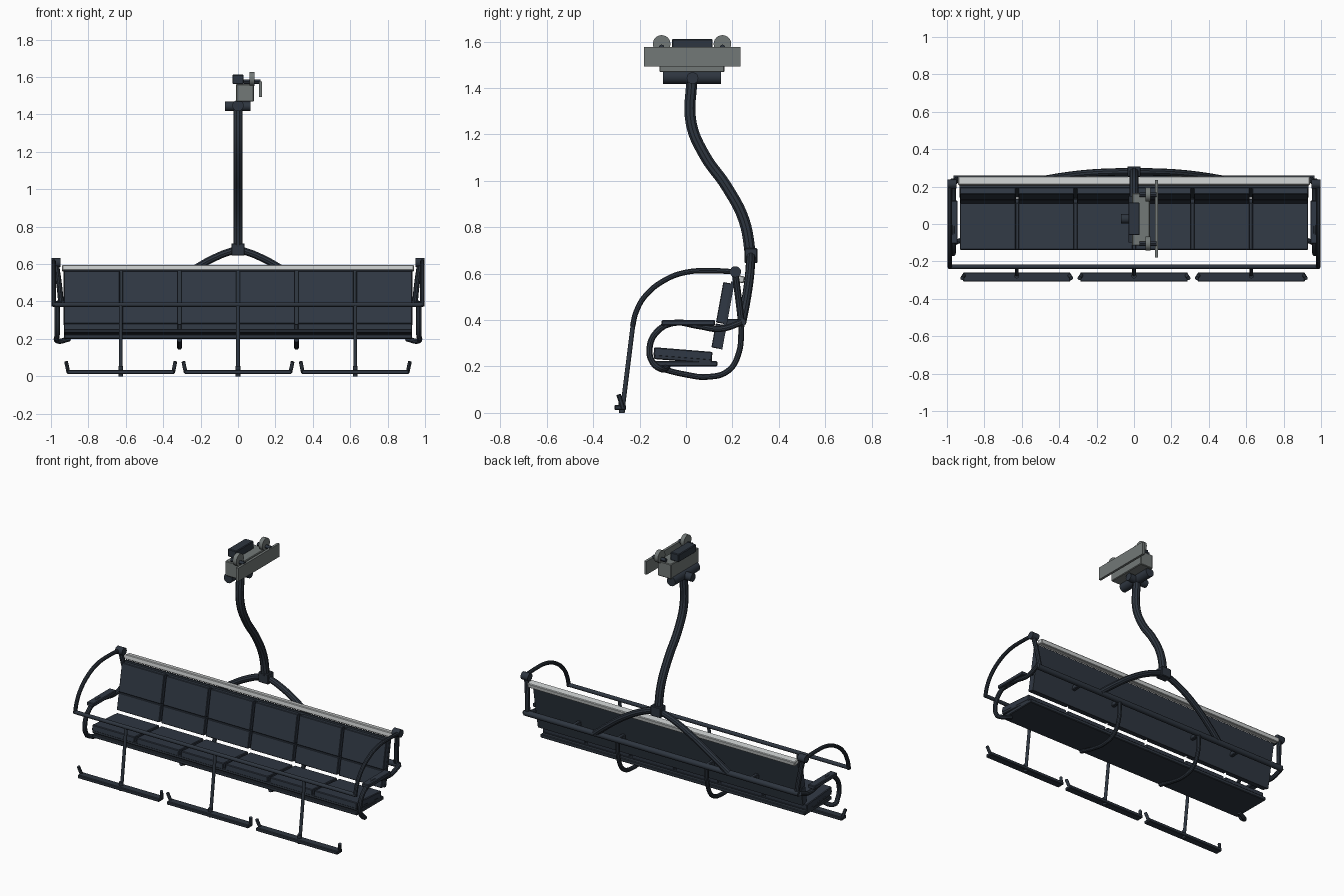
import bpy, math
from mathutils import Vector

if "Cube" in bpy.data.objects:
    bpy.data.objects.remove(bpy.data.objects["Cube"])


def material(name, rgb):
    m = bpy.data.materials.new(name)
    m.diffuse_color = (*rgb, 1)
    m.use_nodes = True
    m.node_tree.nodes["Principled BSDF"].inputs["Base Color"].default_value = m.diffuse_color
    return m


FRAME = material("dark slate paint", (0.027, 0.036, 0.050))
PAD = material("slate cushion", (0.030, 0.040, 0.058))
GREY = material("grip grey", (0.17, 0.19, 0.185))
LIGHT = material("pale trim", (0.58, 0.60, 0.60))


def box(name, lo, hi, mat, tilt=0, bevel=0.004):
    """Box between two corners, tilted about x through its centre."""
    lo, hi = Vector(lo), Vector(hi)
    bpy.ops.mesh.primitive_cube_add(size=1, location=(lo + hi) / 2)
    o = bpy.context.object
    o.name = name
    o.scale = hi - lo
    bpy.ops.object.transform_apply(location=False, rotation=False, scale=True)
    o.rotation_euler.x = tilt
    o.data.materials.append(mat)
    if bevel:
        b = o.modifiers.new("bevel", 'BEVEL')
        b.width = bevel
        b.segments = 1
    return o


def rod(name, a, b, r, mat, sides=20):
    a, b = Vector(a), Vector(b)
    bpy.ops.mesh.primitive_cylinder_add(vertices=sides, radius=r, depth=(b - a).length,
                                        location=(a + b) / 2)
    o = bpy.context.object
    o.name = name
    o.rotation_euler = (b - a).to_track_quat('Z', 'Y').to_euler()
    o.data.materials.append(mat)
    bpy.ops.object.shade_smooth_by_angle()
    return o


def tube(name, pts, r, mat):
    """Smooth bent tube through the points."""
    c = bpy.data.curves.new(name, 'CURVE')
    c.dimensions = '3D'
    c.bevel_depth, c.bevel_resolution = r, 3
    c.resolution_u, c.use_fill_caps = 6, True
    s = c.splines.new('BEZIER')
    s.bezier_points.add(len(pts) - 1)
    for p, co in zip(s.bezier_points, pts):
        p.co = co
        p.handle_left_type = p.handle_right_type = 'AUTO'
    o = bpy.data.objects.new(name, c)
    bpy.context.collection.objects.link(o)
    bpy.ops.object.select_all(action='DESELECT')
    o.select_set(True)
    bpy.context.view_layer.objects.active = o
    bpy.ops.object.convert(target='MESH')
    o = bpy.context.object
    o.data.materials.clear()
    o.data.materials.append(mat)
    bpy.ops.object.shade_smooth_by_angle()
    return o


# cable grip
box("grip_housing", (-0.01, -0.115, 1.468), (0.085, 0.165, 1.562), GREY)
box("grip_guide_plate", (0.112, -0.18, 1.492), (0.128, 0.235, 1.576), GREY, bevel=0)
box("grip_top_block", (-0.03, -0.06, 1.562), (0.03, 0.115, 1.612), FRAME)
for y in (-0.105, 0.157):
    rod("grip_wheel", (0.062, y, 1.59), (0.088, y, 1.59), 0.038, GREY, 24)
    rod("wheel_axle", (0.03, y, 1.575), (0.12, y, 1.575), 0.012, FRAME, 12)
rod("grip_sleeve", (0, -0.1, 1.447), (0, 0.15, 1.447), 0.03, FRAME)
rod("grip_pivot", (-0.07, 0.028, 1.443), (0.068, 0.028, 1.443), 0.025, FRAME)

# hanger pole and yoke
tube("hanger_pole", [(0, 0.025, 1.44), (0, 0.022, 1.25), (0, 0.08, 1.11), (0, 0.175, 0.975),
                     (0, 0.25, 0.83), (0, 0.281, 0.66)], 0.025, FRAME)
box("yoke_block", (-0.036, 0.252, 0.645), (0.036, 0.308, 0.71), FRAME)
for s in (-1, 1):
    tube("yoke_arm", [(0, 0.28, 0.68), (s * 0.1, 0.278, 0.645), (s * 0.23, 0.272, 0.575),
                      (s * 0.38, 0.255, 0.465), (s * 0.47, 0.24, 0.39)], 0.02, FRAME)

# main frame tube with under-seat hoops
rod("rear_frame_tube", (-0.965, 0.24, 0.39), (0.965, 0.24, 0.39), 0.018, FRAME)
for x in (-0.313, 0.313):
    tube("under_seat_hoop", [(x, 0.24, 0.39), (x, 0.225, 0.25), (x, 0.18, 0.18), (x, 0.09, 0.155),
                             (x, 0, 0.165), (x, -0.125, 0.195)], 0.013, FRAME)

# seat: base board and six cushions
box("seat_base", (-0.93, -0.135, 0.2), (0.93, 0.135, 0.224), FRAME)
box("seat_lower_board", (-0.93, -0.139, 0.222), (0.93, 0.113, 0.242), FRAME, -0.08)
W = 0.3125
TILT = -0.18
for i in range(6):
    x0 = -0.9375 + i * W + 0.007
    x1 = x0 + W - 0.014
    box("seat_cushion", (x0, -0.139, 0.235), (x1, 0.113, 0.273), PAD, -0.08)
    # back cushions, lower and upper part on the same slope
    for z0, z1 in ((0.278, 0.383), (0.385, 0.562)):
        y = 0.157 + ((z0 + z1) / 2 - 0.42) * math.tan(-TILT)
        box("back_cushion", (x0, y - 0.022, z0), (x1, y + 0.015, z1), PAD, TILT, 0.003)
box("back_board", (-0.932, 0.168, 0.272), (0.932, 0.183, 0.568), FRAME, TILT, 0)
box("back_top_trim", (-0.94, 0.208, 0.562), (0.94, 0.252, 0.592), LIGHT, TILT)

# seat back brackets at the seams
for x in (-0.625, -0.3125, 0.3125, 0.625):
    box("back_bracket", (x - 0.012, 0.165, 0.375), (x + 0.012, 0.24, 0.405), FRAME)

for s in (-1, 1):
    # side post, pivot and armrest
    tube("side_post", [(s * 0.945, 0.24, 0.38), (s * 0.955, 0.228, 0.48), (s * 0.972, 0.212, 0.6)],
         0.015, FRAME)
    rod("bar_pivot", (s * 0.948, 0.213, 0.608), (s * 0.998, 0.213, 0.608), 0.024, FRAME)
    a = s * 0.967
    tube("armrest_loop", [(a, 0.24, 0.39), (a, 0.15, 0.362), (a, 0.05, 0.375), (a, -0.05, 0.388),
                          (a, -0.125, 0.35), (a, -0.157, 0.28), (a, -0.145, 0.22),
                          (a, -0.11, 0.19), (s * 0.9, -0.08, 0.2)], 0.014, FRAME)
    box("armrest_pad", (a - 0.024, -0.105, 0.376), (a + 0.024, 0.125, 0.4), PAD)
    # safety bar side
    b = s * 0.985
    tube("safety_bar_side", [(b, 0.213, 0.608), (b, 0.1, 0.613), (b, 0.0, 0.606), (b, -0.09, 0.573),
                             (b, -0.175, 0.505), (b, -0.215, 0.435), (b, -0.23, 0.375)],
         0.012, FRAME)
rod("safety_bar", (-0.99, -0.228, 0.383), (0.99, -0.228, 0.383), 0.012, FRAME, 16)

# three footrests hung from the safety bar
for x in (-0.627, 0, 0.627):
    rod("footrest_rod", (x, -0.228, 0.383), (x, -0.275, 0.008), 0.01, FRAME, 16)
    box("footrest_bar", (x - 0.287, -0.308, 0.012), (x + 0.287, -0.258, 0.034), FRAME)
    rod("footrest_hub", (x, -0.275, 0.0), (x, -0.278, 0.055), 0.013, FRAME, 16)
    for s in (-1, 1):
        rod("footrest_end", (x + s * 0.28, -0.272, 0.02), (x + s * 0.292, -0.29, 0.078),
            0.01, FRAME, 12)
